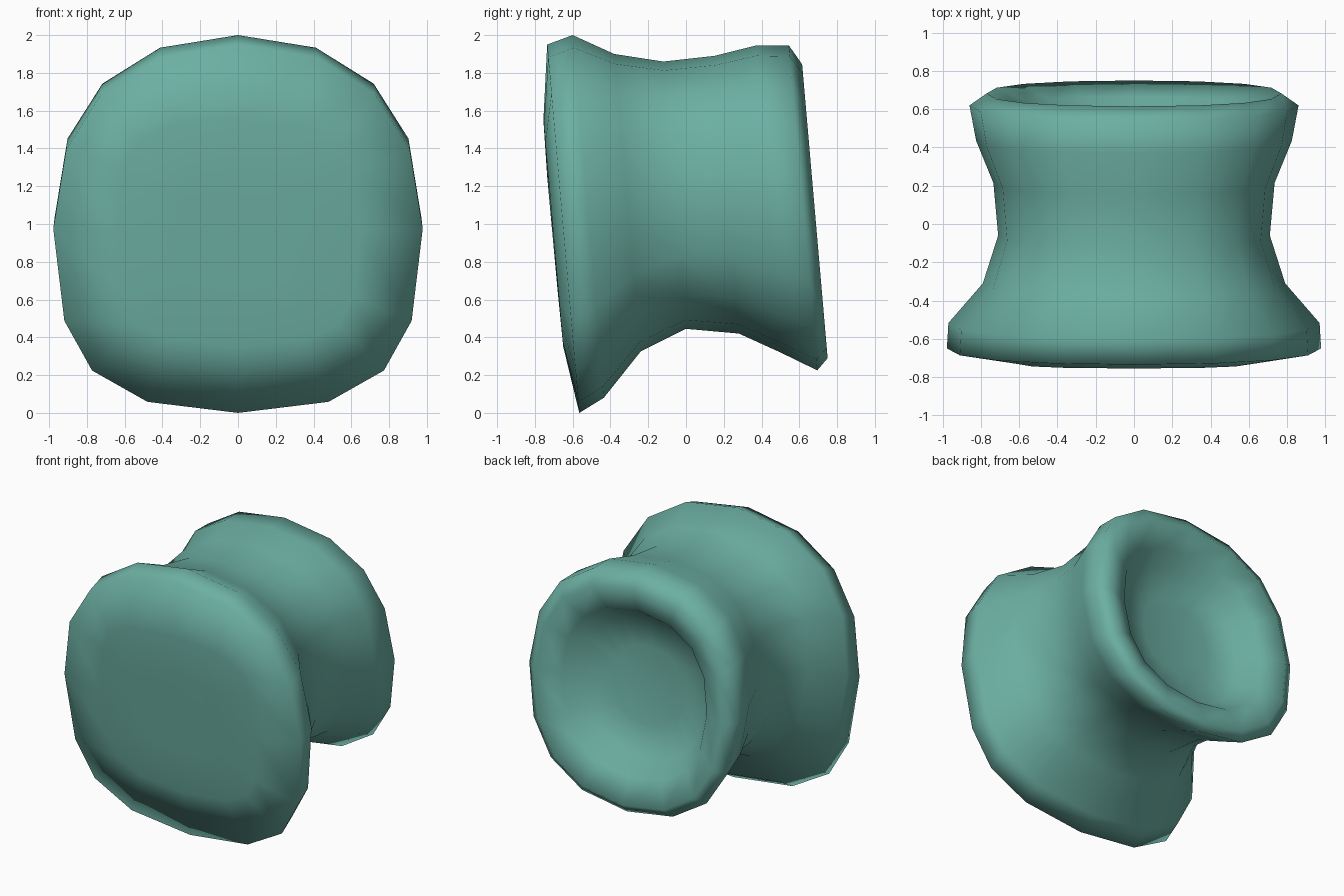
import bpy, bmesh, math

if "Cube" in bpy.data.objects:
    bpy.data.objects.remove(bpy.data.objects["Cube"])

# rings from recess floor to front pad:
# (top y, top z, bottom y, bottom z, half width, squareness above, squareness below)
rings = [
    (0.41, 1.35, 0.46, 0.79, 0.28, 0.6, 0.6),      # recess floor
    (0.44, 1.57, 0.525, 0.57, 0.50, 0.6, 0.6),     # recess wall
    (0.56, 1.67, 0.665, 0.47, 0.60, 0.5, 0.5),     # recess mouth
    (0.615, 1.845, 0.75, 0.29, 0.77, 0.5, 0.5),    # rear rim
    (0.545, 1.945, 0.695, 0.225, 0.86, 0.5, 0.5),
    (0.37, 1.945, 0.50, 0.32, 0.825, 0.6, 0.6),
    (0.15, 1.89, 0.28, 0.42, 0.735, 0.6, 0.6),
    (-0.12, 1.86, 0.0, 0.445, 0.71, 0.6, 0.6),     # neck
    (-0.38, 1.90, -0.24, 0.325, 0.79, 0.6, 0.8),
    (-0.60, 2.0, -0.435, 0.08, 0.97, 0.4, 1.0),    # front flange
    (-0.735, 1.95, -0.565, 0.0, 0.978, 0.4, 1.0),
    (-0.755, 1.55, -0.65, 0.35, 0.64, 1.5, 1.5),   # front pad
    (-0.735, 1.25, -0.68, 0.65, 0.32, 1.5, 1.5),
]
square = [(1, 0), (0.94, 0.5), (0.79, 0.77), (0.49, 0.94)]


def unit(i, k):
    """Point i of a 16-sided outline blended from circle to rounded square."""
    q, j = divmod(i, 4)
    a = math.pi / 8 * j
    if q % 2:  # mirror the quarter so left and right match
        x, y = unit(8 - i if q == 1 else 24 - i, k) if j else (0, 1)
        return (-x, y) if j else (0, 1 if q == 1 else -1)
    x = math.cos(a) * (1 - k) + square[j][0] * k
    y = math.sin(a) * (1 - k) + square[j][1] * k
    return (-x, -y) if q == 2 else (x, y)


bm = bmesh.new()
loops = []
for ty, tz, by, bz, w, ka, kb in rings:
    loop = []
    for i in range(16):
        u, v = unit(i, ka if i <= 8 else kb)
        if i > 12:  # lower right mirrors lower left
            u, v = unit(24 - i, kb)
            u = -u
        loop.append(bm.verts.new((u * w, (ty + by) / 2 + v * (ty - by) / 2,
                                  (tz + bz) / 2 + v * (tz - bz) / 2)))
    loops.append(loop)
for a, b in zip(loops, loops[1:]):
    for i in range(16):
        j = (i + 1) % 16
        bm.faces.new((a[i], a[j], b[j], b[i]))
# close the recess floor and the front pad
bm.faces.new(loops[0])
bm.faces.new(loops[-1])
bmesh.ops.recalc_face_normals(bm, faces=bm.faces[:])
for f in bm.faces:
    f.smooth = True

me = bpy.data.meshes.new("flanged_spool")
bm.to_mesh(me)
bm.free()
mat = bpy.data.materials.new("soft teal")
mat.diffuse_color = (0.15, 0.43, 0.365, 1)
mat.use_nodes = True
mat.node_tree.nodes["Principled BSDF"].inputs["Base Color"].default_value = mat.diffuse_color
me.materials.append(mat)
ob = bpy.data.objects.new("flanged_spool", me)
bpy.context.collection.objects.link(ob)
